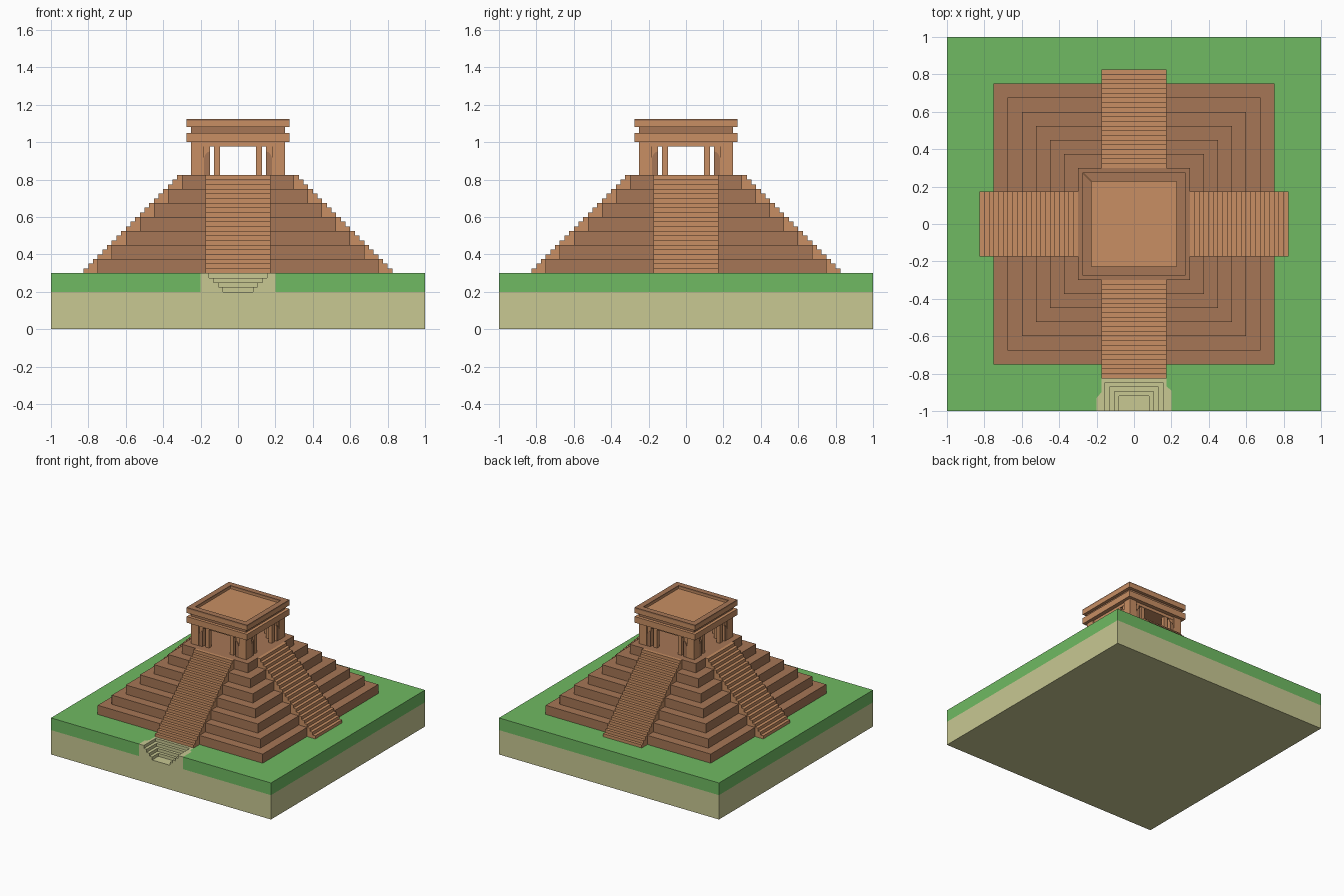
import bpy, bmesh, math
from mathutils import Matrix

if "Cube" in bpy.data.objects:
    bpy.data.objects.remove(bpy.data.objects["Cube"])


def material(name, srgb):
    lin = [c / 12.92 if c <= 0.04045 else ((c + 0.055) / 1.055) ** 2.4 for c in srgb]
    m = bpy.data.materials.new(name)
    m.diffuse_color = (*lin, 1)
    m.use_nodes = True
    m.node_tree.nodes["Principled BSDF"].inputs["Base Color"].default_value = m.diffuse_color
    return m


GRASS = material("grass_green", (0.44, 0.73, 0.385))
SAND = material("sand", (0.785, 0.785, 0.575))
BROWN = material("dark_stone", (0.65, 0.465, 0.335))
LIGHT = material("light_stone", (0.785, 0.56, 0.39))


def finish(name, bm, mat, turn=0):
    """Turn the mesh by quarter turns about z and make an object of it."""
    bmesh.ops.recalc_face_normals(bm, faces=bm.faces)
    bm.transform(Matrix.Rotation(turn * math.pi / 2, 4, 'Z'))
    me = bpy.data.meshes.new(name)
    bm.to_mesh(me)
    bm.free()
    me.materials.append(mat)
    ob = bpy.data.objects.new(name, me)
    bpy.context.collection.objects.link(ob)
    return ob


def extrude(name, pts, vec, mat, turn=0):
    """Closed polygon pushed along a vector."""
    bm = bmesh.new()
    face = bm.faces.new([bm.verts.new(p) for p in pts])
    res = bmesh.ops.extrude_face_region(bm, geom=[face], use_keep_orig=True)
    bmesh.ops.translate(bm, vec=vec, verts=[v for v in res["geom"] if isinstance(v, bmesh.types.BMVert)])
    bmesh.ops.triangulate(bm, faces=[f for f in bm.faces if len(f.verts) > 4])
    return finish(name, bm, mat, turn)


def prism(name, outline, z0, z1, mat, turn=0):
    return extrude(name, [(x, y, z0) for x, y in outline], (0, 0, z1 - z0), mat, turn)


def box(name, x0, x1, y0, y1, z0, z1, mat, turn=0):
    return prism(name, [(x0, y0), (x1, y0), (x1, y1), (x0, y1)], z0, z1, mat, turn)


def slab(name, r, z0, z1, mat):
    return box(name, -r, r, -r, r, z0, z1, mat)


def ring(name, r, inner, z0, z1, mat):
    for k in range(4):
        prism(f"{name}_{k + 1}", [(-r, -r), (r, -r), (inner, -inner), (-inner, -inner)], z0, z1, mat, k)


# Ground: sand block and grass layer with a notch at the front
slab("sand_base", 1, 0, 0.2, SAND)
notch = [(-0.2, -1), (-0.2, -0.93), (-0.175, -0.9), (-0.175, -0.825),
         (0.175, -0.825), (0.175, -0.87), (0.2, -0.89), (0.2, -1)]
prism("grass_layer", [(-1, -1)] + notch + [(1, -1), (1, 1), (-1, 1)], 0.2, 0.3, GRASS)

# Sunken sand steps inside the notch
for i in range(4):
    w, back = 0.08 + 0.025 * i, -0.92 + 0.024 * i
    prism(f"entrance_step_{i + 1}", notch + [(w, -1), (w, back), (-w, back), (-w, -1)],
          0.2 + 0.025 * i, 0.225 + 0.025 * i, SAND)

# Seven pyramid tiers
for i in range(7):
    slab(f"pyramid_tier_{i + 1}", 0.75 - 0.075 * i, 0.3 + 0.075 * i, 0.375 + 0.075 * i, BROWN)

# Four staircases of 21 steps
profile = [(0, -0.3, 0.3)]
for i in range(21):
    y, z = -0.825 + 0.025 * i, 0.3 + 0.025 * i
    profile += [(0, y, z), (0, y, z + 0.025)]
profile.append((0, -0.3, 0.825))
profile = [(-0.175, y, z) for _, y, z in profile]
for k in range(4):
    extrude(f"staircase_{k + 1}", profile, (0.35, 0, 0), LIGHT, k)

# Temple walls: corner piers, arched jamb plates and doorway posts
for k in range(4):
    box(f"corner_pier_{k + 1}", 0.15, 0.24, -0.24, -0.15, 0.825, 0.98, LIGHT, k)
    box(f"corner_column_{k + 1}", 0.183, 0.25, -0.25, -0.183, 0.825, 1.0, LIGHT, k)
    for s in (-1, 1):
        arch = [(s * 0.183, -0.24, 0.825), (s * 0.15, -0.24, 0.825)]
        for j in range(6):
            a = j / 5 * math.pi / 2
            arch.append((s * (0.15 + 0.033 * math.sin(a)), -0.24, 0.9 + 0.05 * math.cos(a)))
        extrude(f"jamb_arch_{k + 1}_{'left' if s < 0 else 'right'}", arch, (0, -0.008, 0), BROWN, k)
        x = s * 0.112
        box(f"doorway_post_{k + 1}_{'left' if s < 0 else 'right'}",
            x - 0.016, x + 0.016, -0.24, -0.208, 0.825, 0.98, LIGHT, k)

# Roof: lintel, two cornices, recessed band and sunken top
slab("lintel", 0.242, 0.976, 1.0, LIGHT)
slab("lower_cornice", 0.275, 1.0, 1.05, LIGHT)
slab("roof_band", 0.25, 1.05, 1.08, BROWN)
slab("upper_cornice", 0.275, 1.08, 1.1, LIGHT)
ring("parapet", 0.275, 0.228, 1.1, 1.113, LIGHT)
ring("parapet_cap", 0.275, 0.228, 1.113, 1.125, BROWN)
